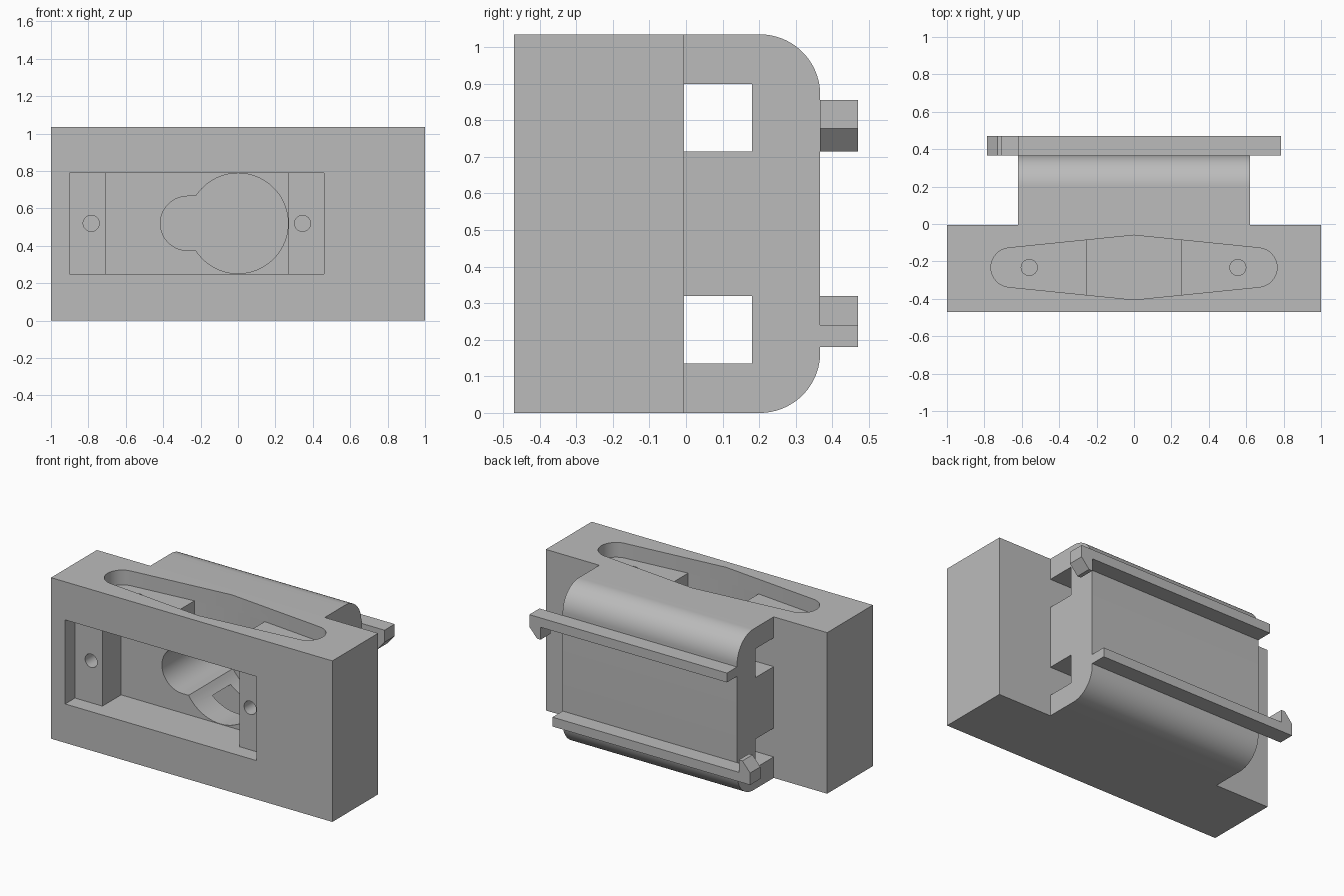
import bpy, bmesh
from math import sin, cos, radians, sqrt, degrees, asin

cube = bpy.data.objects.get("Cube")
if cube:
    bpy.data.objects.remove(cube, do_unlink=True)

grey = bpy.data.materials.new("plain_grey")
grey.use_nodes = True
grey.diffuse_color = (0.5, 0.5, 0.5, 1)
grey.node_tree.nodes["Principled BSDF"].inputs["Base Color"].default_value = (0.5, 0.5, 0.5, 1)


def arc(cx, cy, r, start, end, n):
    angles = [radians(start + (end - start) * i / n) for i in range(n + 1)]
    return [(cx + r * cos(a), cy + r * sin(a)) for a in angles]


def circle(cx, cy, r, n=32):
    return arc(cx, cy, r, 0, 360, n)[:-1]


def rect(a0, a1, b0, b1):
    return [(a0, b0), (a1, b0), (a1, b1), (a0, b1)]


def prism(name, points, axis, lo, hi):
    """Extrude a closed profile along one axis (profile uses the other two, in order)."""
    place = {"x": lambda p, t: (t, p[0], p[1]),
             "y": lambda p, t: (p[0], t, p[1]),
             "z": lambda p, t: (p[0], p[1], t)}[axis]
    bm = bmesh.new()
    base = bm.faces.new([bm.verts.new(place(p, lo)) for p in points])
    side = bmesh.ops.extrude_face_region(bm, geom=[base])["geom"]
    shift = place((0, 0), hi - lo)
    bmesh.ops.translate(bm, vec=shift, verts=[v for v in side if isinstance(v, bmesh.types.BMVert)])
    bmesh.ops.recalc_face_normals(bm, faces=bm.faces)
    mesh = bpy.data.meshes.new(name)
    bm.to_mesh(mesh)
    bm.free()
    obj = bpy.data.objects.new(name, mesh)
    bpy.context.collection.objects.link(obj)
    mesh.materials.append(grey)
    return obj


def combine(target, tool, operation="DIFFERENCE"):
    mod = target.modifiers.new("combine", "BOOLEAN")
    mod.operation = operation
    mod.solver = "EXACT"
    mod.object = tool
    bpy.context.view_layer.objects.active = target
    bpy.ops.object.modifier_apply(modifier=mod.name)
    bpy.data.objects.remove(tool, do_unlink=True)


H = 1.035
MID = H / 2
FRONT, SEAM, BACK = -0.47, -0.005, 0.367

# Front block and rounded rear body with two side-to-side channels
body = prism("housing", rect(FRONT, SEAM, 0, H), "x", -1, 1)
R = 0.165
rear_profile = ([(-0.1, 0)] + arc(BACK - R, R, R, -90, 0, 24)
                + arc(BACK - R, H - R, R, 0, 90, 24) + [(-0.1, H)])
rear = prism("rear_body", rear_profile, "x", -0.62, 0.62)
for z0, z1 in ((0.135, 0.32), (0.715, 0.9)):
    combine(rear, prism("channel", rect(SEAM, 0.18, z0, z1), "x", -0.8, 0.8))
combine(body, rear, "UNION")

# Front pocket: shallow at the mounting ledges, deeper between them
LEDGE, FLOOR = -0.37, -0.18
PZ = 0.52
combine(body, prism("pocket", rect(-0.9, 0.46, 0.25, 0.79), "y", -0.6, LEDGE))
combine(body, prism("deep_pocket", rect(-0.705, 0.27, 0.25, 0.79), "y", -0.6, FLOOR))

# Keyhole cavity running into the rear body
RB, RS = 0.268, 0.145
a = degrees(asin(RS / RB))
keyhole = (arc(0, PZ, RB, 180 - a, a - 180, 56)
           + arc(-0.27, PZ, RS, -90, -270, 28))
combine(body, prism("keyhole", keyhole, "y", FLOOR - 0.1, 0.27))
for x in (-0.785, 0.345):
    combine(body, prism("screw_hole", circle(x, PZ, 0.043), "y", -0.45, -0.22))

# Tapered top recess with two ledges and a deeper centre
CY, RE, XE, APEX = -0.2325, 0.105, 0.66, 0.1725
TILT = 6
k = (APEX - RE * cos(radians(TILT))) / (XE + RE * sin(radians(TILT)))
recess = ([(0, CY + APEX)] + arc(-XE, CY, RE, 90 + TILT, 270 - TILT, 20)
          + [(0, CY - APEX)] + arc(XE, CY, RE, TILT - 90, 90 - TILT, 20))
combine(body, prism("top_recess", recess, "z", 0.94, 1.2))
hw = 0.25
hy = APEX - hw * k
centre = [(-hw, CY - hy), (0, CY - APEX), (hw, CY - hy),
          (hw, CY + hy), (0, CY + APEX), (-hw, CY + hy)]
combine(body, prism("top_centre", centre, "z", 0.835, 1.2))
for x in (-0.56, 0.555):
    combine(body, prism("pin_hole", circle(x, CY, 0.043), "z", 0.84, 1.0))

bpy.ops.object.select_all(action="DESELECT")
body.select_set(True)
bpy.context.view_layer.objects.active = body
bpy.ops.object.shade_smooth_by_angle(angle=radians(25))

# Two rear strips with hooked ends, one the half-turn of the other
hook = [(0.62, 0.18), (-0.785, 0.18), (-0.785, 0.257), (-0.73, 0.32),
        (-0.705, 0.32), (-0.705, 0.24), (0.62, 0.24)]
prism("lower_hook_strip", hook, "y", BACK, 0.47)
prism("upper_hook_strip", [(-x, H - z) for x, z in hook], "y", BACK, 0.47)
